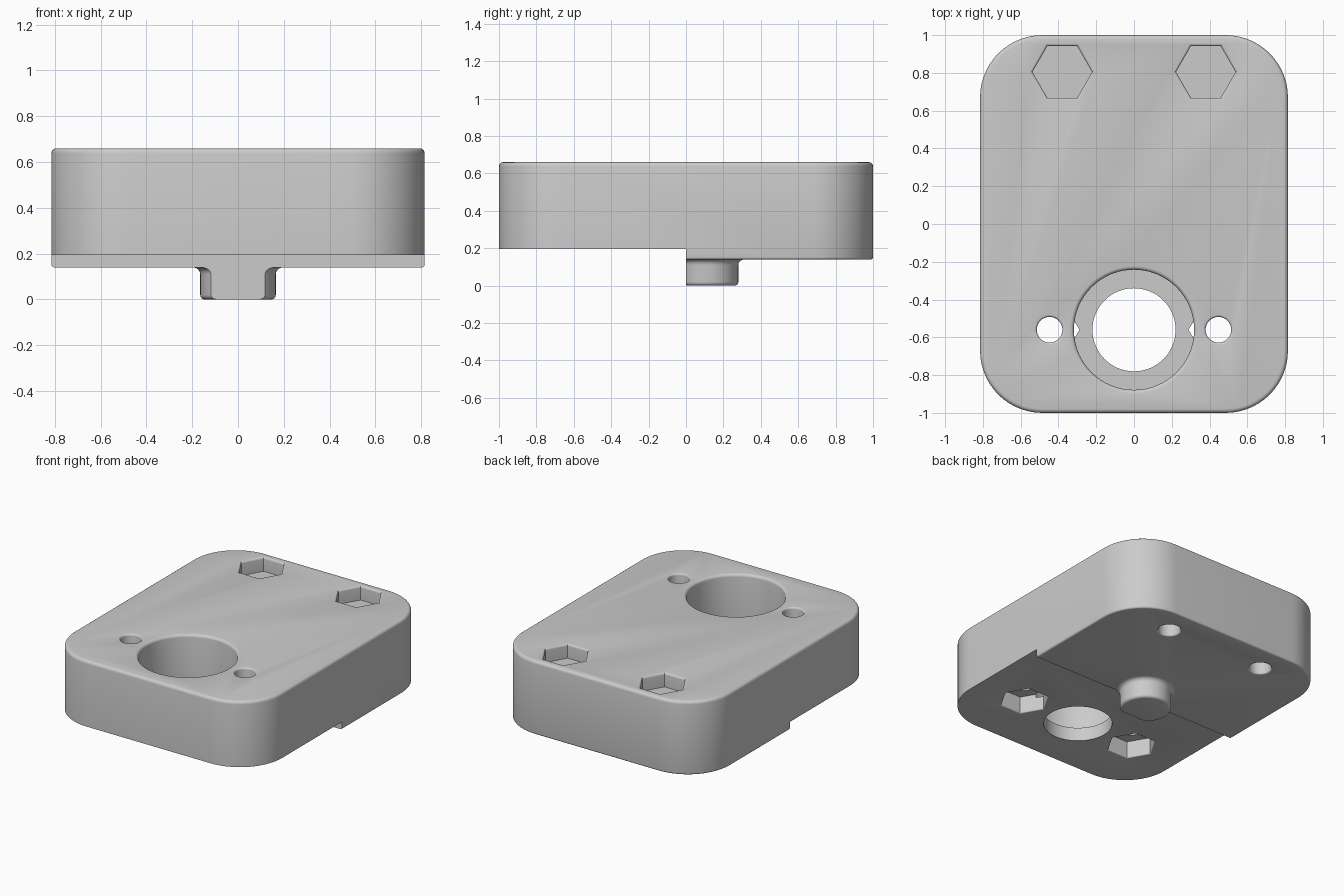
import bpy
import bmesh
from math import cos, sin, pi, sqrt

if "Cube" in bpy.data.objects:
    bpy.data.objects.remove(bpy.data.objects["Cube"])

grey = bpy.data.materials.new("plain grey")
grey.use_nodes = True
colour = (0.6, 0.6, 0.6, 1)
grey.diffuse_color = colour
grey.node_tree.nodes["Principled BSDF"].inputs["Base Color"].default_value = colour

WIDTH, LENGTH, CORNER = 0.815, 1.0, 0.33
TOP, STEP, BASE = 0.66, 0.195, 0.14


def loft(name, rings):
    """Closed solid skinned through rings of equal point count."""
    bm = bmesh.new()
    loops = [[bm.verts.new(p) for p in ring] for ring in rings]
    n = len(loops[0])
    for a, b in zip(loops, loops[1:]):
        for i in range(n):
            j = (i + 1) % n
            bm.faces.new((a[i], a[j], b[j], b[i]))
    bm.faces.new(loops[0])
    bm.faces.new(loops[-1])
    bmesh.ops.recalc_face_normals(bm, faces=bm.faces)
    mesh = bpy.data.meshes.new(name)
    bm.to_mesh(mesh)
    bm.free()
    mesh.materials.append(grey)
    obj = bpy.data.objects.new(name, mesh)
    bpy.context.collection.objects.link(obj)
    return obj


def post(name, x, y, profile, sides=64):
    """Straight round or hexagonal solid with (radius, z) profile."""
    return loft(name, [[(x + r * cos(2 * pi * i / sides), y + r * sin(2 * pi * i / sides), z)
                        for i in range(sides)] for r, z in profile])


def plate_ring(inset, z, steps=14):
    """Rounded rectangle outline pulled in by inset."""
    pts = []
    for q, (sx, sy) in enumerate([(1, 1), (-1, 1), (-1, -1), (1, -1)]):
        for i in range(steps + 1):
            a = (q + i / steps) * pi / 2
            r = CORNER - inset
            pts.append((sx * (WIDTH - CORNER) + r * cos(a),
                        sy * (LENGTH - CORNER) + r * sin(a), z))
    return pts


def rim(r, face_z, out, size=0.02, steps=4):
    """Rounded mouth of a hole; out is the outward z direction."""
    arc = [(r + size * (1 - cos(t)), face_z - out * size * (1 - sin(t)))
           for t in (pi / 2 * i / steps for i in range(steps + 1))]
    return arc + [(r + size, face_z + out * 0.1)]


def boolean(target, tool, operation):
    tool.hide_render = True
    mod = target.modifiers.new(operation, "BOOLEAN")
    mod.operation = operation
    mod.object = tool
    mod.solver = "EXACT"
    bpy.context.view_layer.objects.active = target
    bpy.ops.object.modifier_apply(modifier=mod.name)
    bpy.data.objects.remove(tool)


# Main block with rounded top and bottom edges
quarter = [pi / 2 * i / 4 for i in range(5)]
body = loft("mounting_block",
            [plate_ring(0.012 * (1 - sin(t)), BASE + 0.012 * (1 - cos(t))) for t in quarter]
            + [plate_ring(0.022 * (1 - cos(t)), TOP - 0.022 * (1 - sin(t))) for t in quarter])

# Locating peg with rounded end and filleted root
peg_r, f = 0.165, 0.03
peg = post("locating_peg", 0, 0.115,
           [(peg_r - 0.02 * (1 - sin(t)), 0.02 * (1 - cos(t))) for t in quarter]
           + [(peg_r + f * (1 - cos(t)), BASE - f * (1 - sin(t))) for t in quarter]
           + [(peg_r + f, BASE + 0.1)])
boolean(body, peg, "UNION")

# Raised underside of the front half, which also flattens the peg
step = loft("step_cutter", [[(-2, -2, z), (2, -2, z), (2, 0, z), (-2, 0, z)]
                            for z in (-0.5, STEP)])
boolean(body, step, "DIFFERENCE")

# Large counterbored hole
boolean(body, post("bore_cutter", 0, -0.56, [(0.22, -0.1), (0.22, 0.5)]), "DIFFERENCE")
boolean(body, post("counterbore_cutter", 0, -0.56,
                   [(0.318, STEP + 0.095)] + rim(0.318, TOP, 1)), "DIFFERENCE")

# Screw holes and hexagonal nut pockets on both sides
for side in (-1, 1):
    front_x, back_x = side * 0.447, side * 0.38
    boolean(body, post("front_screw_cutter", front_x, -0.56,
                       [(0.068, 0)] + rim(0.068, TOP, 1, 0.012), 32), "DIFFERENCE")
    boolean(body, post("front_nut_cutter", front_x, -0.56,
                       [(0.158, STEP + 0.12)] + rim(0.158, STEP, -1, 0.01), 6), "DIFFERENCE")
    boolean(body, post("back_screw_cutter", back_x, 0.805,
                       [(0.072, 0.5), (0.072, BASE + 0.03)] + rim(0.072, BASE, -1, 0.01), 32),
            "DIFFERENCE")
    boolean(body, post("back_nut_cutter", back_x, 0.805,
                       [(0.158, TOP - 0.1)] + rim(0.158, TOP, 1, 0.015), 6), "DIFFERENCE")

# Smooth shading that keeps the hard edges
bpy.ops.object.select_all(action="DESELECT")
body.select_set(True)
bpy.context.view_layer.objects.active = body
bpy.ops.object.shade_smooth_by_angle(angle=pi / 6)
